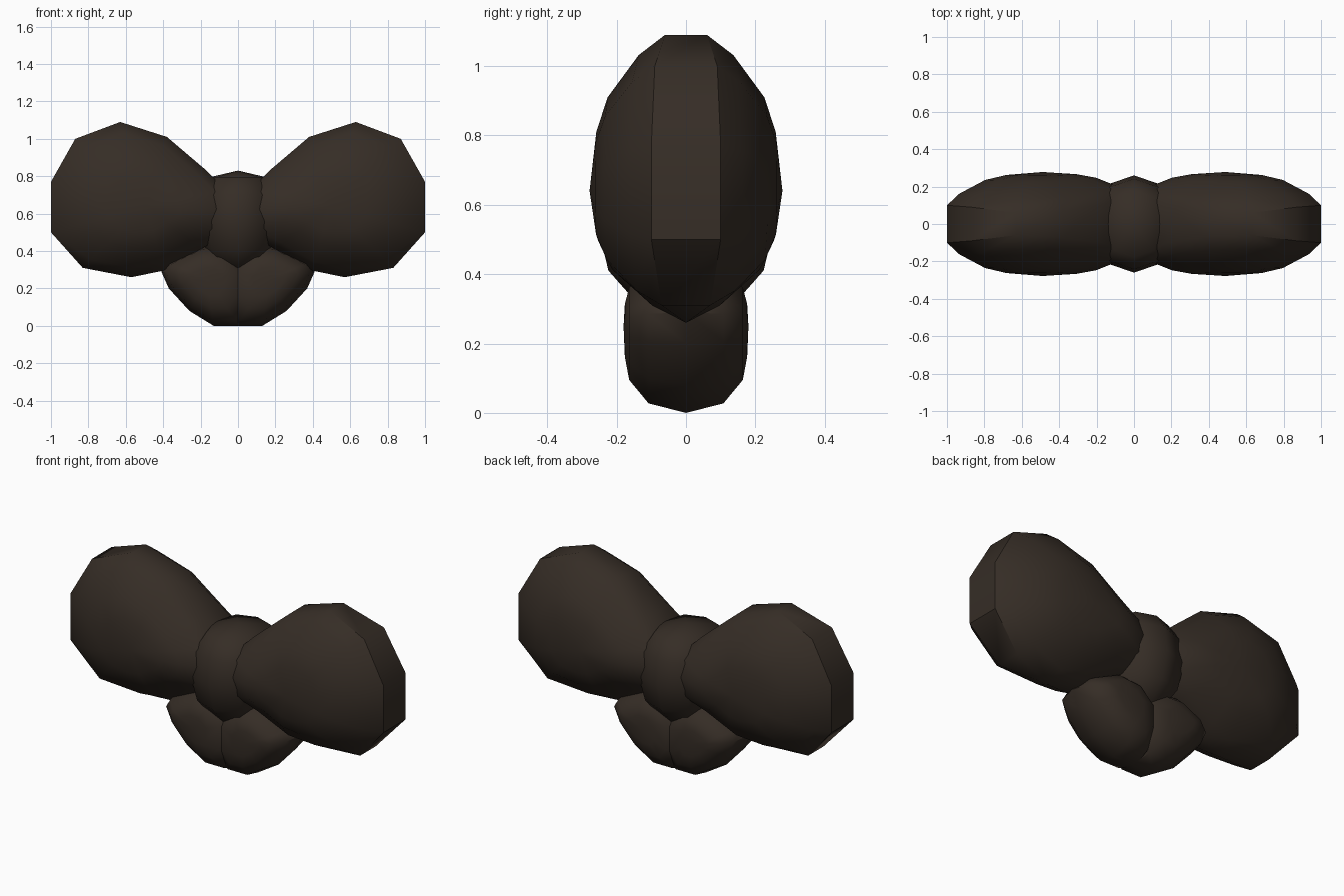
import bpy, bmesh, math

if "Cube" in bpy.data.objects:
    bpy.data.objects.remove(bpy.data.objects["Cube"])

fabric = bpy.data.materials.new("dark_fabric")
fabric.diffuse_color = (0.036, 0.026, 0.019, 1)
fabric.use_nodes = True
fabric.node_tree.nodes["Principled BSDF"].inputs["Base Color"].default_value = fabric.diffuse_color


def finish(name, bm, angle):
    bmesh.ops.remove_doubles(bm, verts=bm.verts, dist=0.0005)
    bmesh.ops.recalc_face_normals(bm, faces=bm.faces)
    mesh = bpy.data.meshes.new(name)
    bm.to_mesh(mesh)
    bm.free()
    mesh.materials.append(fabric)
    ob = bpy.data.objects.new(name, mesh)
    bpy.context.collection.objects.link(ob)
    bpy.ops.object.select_all(action='DESELECT')
    ob.select_set(True)
    bpy.context.view_layer.objects.active = ob
    bpy.ops.object.shade_smooth_by_angle(angle=math.radians(angle))


def loft(bm, rings, start=None, end=None):
    """Skin closed rings of coordinates, optionally closing to pole points."""
    loops = [[bm.verts.new(p) for p in r] for r in rings]
    n = len(loops[0])
    for a, b in zip(loops, loops[1:]):
        for i in range(n):
            j = (i + 1) % n
            bm.faces.new((a[i], a[j], b[j], b[i]))
    for pole, loop in ((start, loops[0]), (end, loops[-1])):
        v = bm.verts.new(pole)
        for i in range(n):
            bm.faces.new((loop[i], loop[(i + 1) % n], v))


def cushion(name, outline, centre, depth, profile, side, angle):
    """Puffed pad: outline rows are x, z, rim half width; profile is scale, puff."""
    cx, cz = centre

    def ring(s, f, face):
        return [(side * (cx + (x - cx) * s), face * (w + (depth - w) * f),
                 cz + (z - cz) * s) for x, z, w in outline]

    rings = [ring(s, f, -1) for s, f in reversed(profile)]
    rings += [ring(s, f, 1) for s, f in profile]
    bm = bmesh.new()
    loft(bm, rings, (side * cx, -depth, cz), (side * cx, depth, cz))
    finish(name, bm, angle)


wing = [(1.0, .77, .10), (.87, 1.0, .09), (.63, 1.09, .06), (.38, 1.01, .07),
        (.18, .84, .10), (.07, .73, .14), (.01, .62, .15), (.05, .49, .14),
        (.20, .41, .09), (.40, .295, .05), (.57, .26, 0), (.83, .31, .07),
        (1.0, .50, .10)]
wing_puff = [(1, 0), (.87, .35), (.6, .76), (.38, .91)]

tail = [(.41, .29, 0), (.37, .20, 0), (.26, .08, 0), (.13, 0, 0), (-.01, 0, 0),
        (-.08, .10, 0), (-.08, .30, 0), (.05, .42, 0), (.19, .43, 0),
        (.38, .34, 0)]
tail_puff = [(1, 0), (.89, .60), (.62, .91), (.35, .98)]

# loops and tails on both sides
for side, label in ((1, "right"), (-1, "left")):
    cushion("bow_wing_" + label, wing, (.49, .64), .278, wing_puff, side, 40)
    cushion("bow_tail_" + label, tail, (.17, .25), .18, tail_puff, side, 40)

# central knot
section = [(.22, 0), (.16, .205), (0, .26), (-.16, .205),
           (-.22, 0), (-.16, -.205), (0, -.26), (.16, -.205)]
levels = [(.31, .52), (.41, .86), (.56, 1), (.70, .93), (.795, .68)]
bm = bmesh.new()
loft(bm, [[(x * s, y * s, z) for x, y in section] for z, s in levels],
     (0, 0, .27), (0, 0, .83))
finish("bow_knot", bm, 60)
